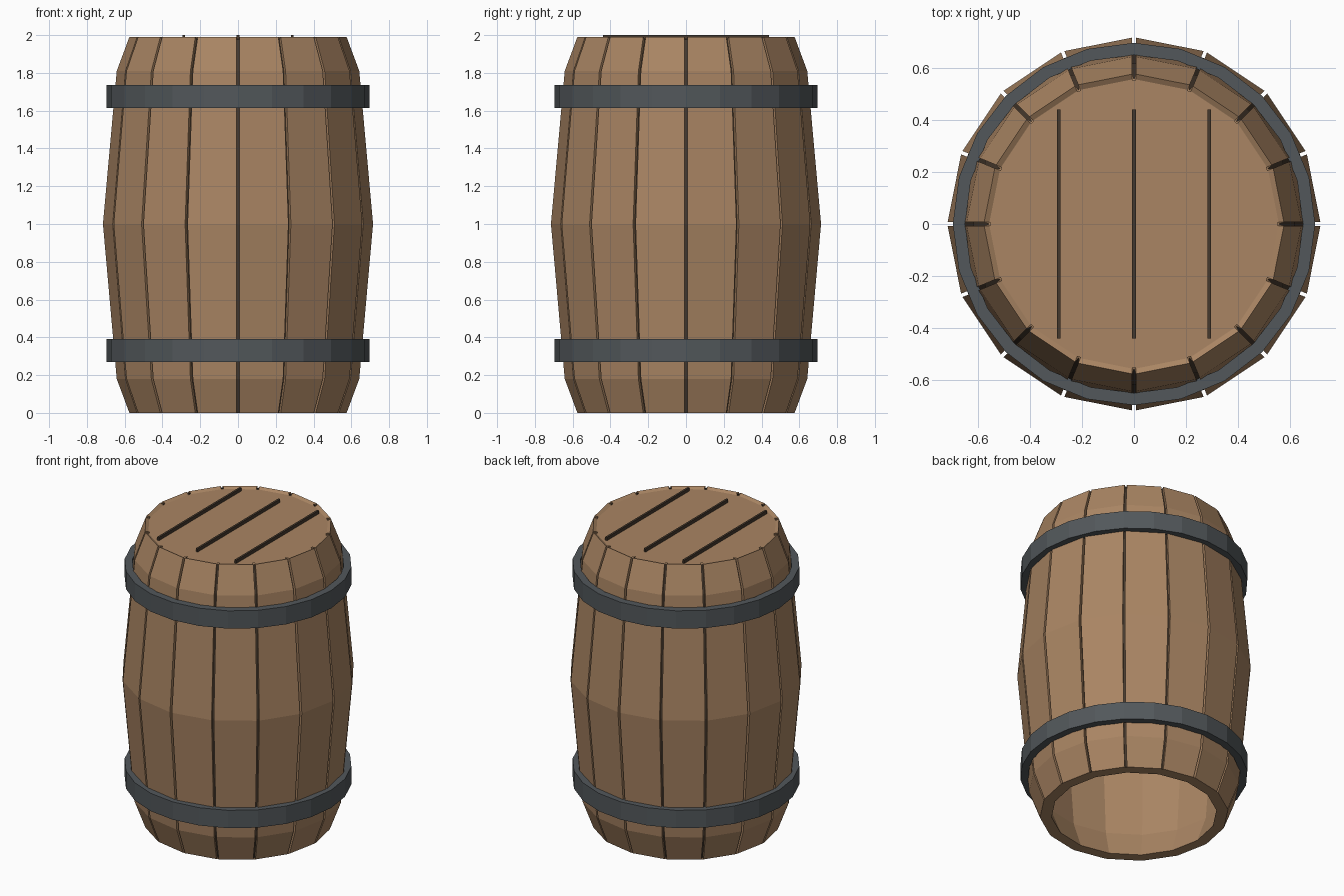
import bpy, bmesh
from math import sin, cos, pi
from mathutils import Vector

cube = bpy.data.objects.get("Cube")
if cube:
    bpy.data.objects.remove(cube)


def material(name, rgb):
    m = bpy.data.materials.new(name)
    m.use_nodes = True
    m.diffuse_color = (*rgb, 1)
    m.node_tree.nodes["Principled BSDF"].inputs["Base Color"].default_value = (*rgb, 1)
    return m


WOOD = material("oak wood", (0.40, 0.235, 0.125))
DARK = material("dark seam", (0.06, 0.04, 0.026))
IRON = material("dark iron", (0.085, 0.097, 0.105))


def finish(name, bm, *mats):
    bmesh.ops.recalc_face_normals(bm, faces=bm.faces)
    mesh = bpy.data.meshes.new(name)
    bm.to_mesh(mesh)
    bm.free()
    for m in mats:
        mesh.materials.append(m)
    obj = bpy.data.objects.new(name, mesh)
    bpy.context.collection.objects.link(obj)
    return obj


def polar(r, angle, side=0.0):
    """Point at radius r, shifted sideways along the tangent."""
    return Vector((r * cos(angle) - side * sin(angle), r * sin(angle) + side * cos(angle), 0))


def skin(bm, rings, closed=False):
    """Join successive rings of vertices with quads; returns (column, face)."""
    out = []
    n = len(rings[0])
    pairs = list(zip(rings, rings[1:])) + ([(rings[-1], rings[0])] if closed else [])
    for low, high in pairs:
        for i in range(n):
            j = (i + 1) % n
            out.append((i, bm.faces.new((low[i], low[j], high[j], high[i]))))
    return out


# Staves: bulging sixteen-sided shell with a narrow groove at every corner
STAVES, GAP, DEPTH, WALL = 16, 0.007, 0.025, 0.07
PROFILE = [(0.575, 0.0), (0.642, 0.18), (0.715, 1.0), (0.642, 1.81), (0.575, 1.99)]
bm = bmesh.new()


def grooved_ring(r, z, depth):
    ring = []
    for k in range(STAVES):
        a = 2 * pi * k / STAVES
        for side, d in ((-GAP, 0), (-GAP, depth), (GAP, depth), (GAP, 0)):
            ring.append(bm.verts.new(polar(r - d, a, side) + Vector((0, 0, z))))
    return ring


def plain_ring(r, z, n=STAVES):
    return [bm.verts.new(polar(r, 2 * pi * k / n) + Vector((0, 0, z))) for k in range(n)]


outer = [grooved_ring(r, z, DEPTH) for r, z in PROFILE]
for column, face in skin(bm, outer):
    if column % 4 == 1:
        face.material_index = 1

# Hollow inside, open at the bottom and closed under the lid
inner = [plain_ring(r - WALL, min(z, 1.92)) for r, z in PROFILE]
skin(bm, inner)
bm.faces.new(inner[-1])

# Bottom rim and inward-sloping top rim
lip = plain_ring(0.556, 1.978)
for grooved, plain in ((outer[0], inner[0]), (outer[-1], lip)):
    for k in range(STAVES):
        n = (k + 1) % STAVES
        bm.faces.new((grooved[4 * k + 3], grooved[4 * n], plain[n], plain[k]))
        bm.faces.new([plain[k]] + grooved[4 * k:4 * k + 4])
bm.faces.new(lip)
finish("staves_and_lid", bm, WOOD, DARK)

# Iron hoops
for name, z in (("lower_hoop", 0.27), ("upper_hoop", 1.615)):
    bm = bmesh.new()
    skin(bm, [plain_ring(r, z + h, 24) for r, h in
              ((0.695, 0), (0.695, 0.12), (0.648, 0.12), (0.648, 0))], closed=True)
    finish(name, bm, IRON)

# Board seams on the lid
for name, x in (("left_lid_seam", 0.288), ("middle_lid_seam", 0), ("right_lid_seam", -0.288)):
    bm = bmesh.new()
    bmesh.ops.create_cube(bm, size=1)
    bmesh.ops.scale(bm, vec=(0.014, 0.88, 0.03), verts=bm.verts)
    bmesh.ops.translate(bm, vec=(x, 0, 1.985), verts=bm.verts)
    finish(name, bm, DARK)
